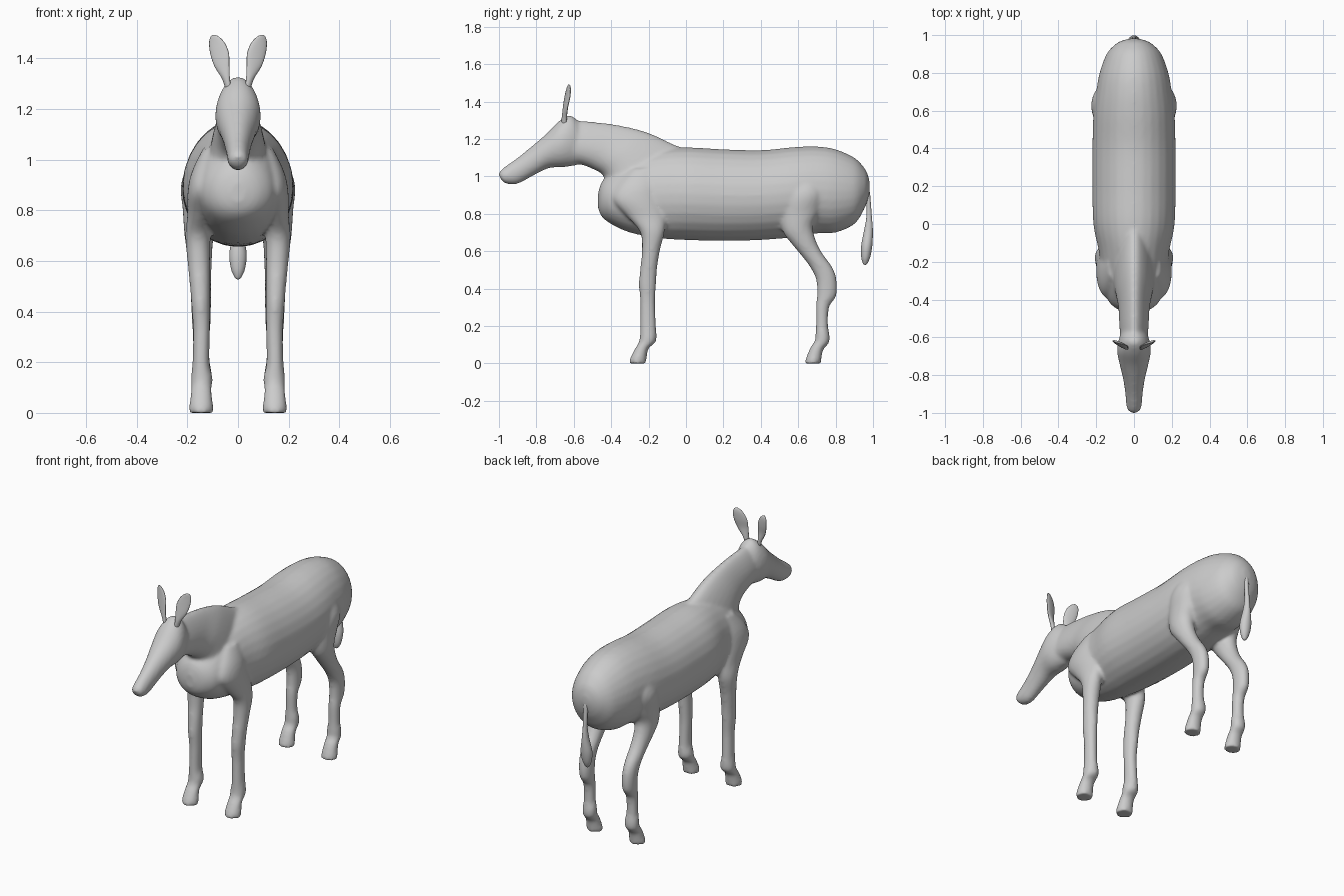
import bpy, bmesh, math


def spline(rings, steps=5):
    """Catmull-Rom interpolation between successive cross-sections."""
    out = []
    for i in range(len(rings) - 1):
        a, b = rings[max(i - 1, 0)], rings[i]
        c, d = rings[i + 1], rings[min(i + 2, len(rings) - 1)]
        for s in range(steps):
            t = s / steps
            out.append([0.5 * (2*q + (r - p)*t + (2*p - 5*q + 4*r - u)*t*t
                               + (3*q - p - 3*r + u)*t**3)
                        for p, q, r, u in zip(a, b, c, d)])
    return out + [list(rings[-1])]


def loft(bm, rings, side=1, taper=0.0, slant=0.0, n=28):
    """Ring = (y1, z1, y2, z2, half width, centre x): an oval from point 1 to point 2."""
    loops = []
    for y1, z1, y2, z2, w, x in spline(rings):
        loop = []
        for k in range(n):
            a = 2 * math.pi * k / n
            c, s = math.cos(a), math.sin(a)
            dx = w * s * (1 - taper * c)
            loop.append(bm.verts.new((side * (x + dx),
                                      (y1 + y2)/2 + c*(y1 - y2)/2 + slant*dx,
                                      (z1 + z2)/2 + c*(z1 - z2)/2)))
        loops.append(loop)
    for p, q in zip(loops, loops[1:]):
        for k in range(n):
            bm.faces.new((p[k], p[(k+1) % n], q[(k+1) % n], q[k]))
    bm.faces.new(loops[0])
    bm.faces.new(loops[-1])


def finish(bm, name):
    bmesh.ops.recalc_face_normals(bm, faces=bm.faces)
    for f in bm.faces:
        f.smooth = True
    me = bpy.data.meshes.new(name)
    bm.to_mesh(me)
    bm.free()
    ob = bpy.data.objects.new(name, me)
    bpy.context.collection.objects.link(ob)
    return ob


def upright(rows):
    """(y, bottom, top, half width) -> vertical rings on the centre line."""
    return [(y, t, y, b, w, 0) for y, b, t, w in rows]


def level(rows):
    """(z, front y, back y, half width, x) -> horizontal rings."""
    return [(f, z, b, z, w, x) for z, f, b, w, x in rows]


body = bmesh.new()

# torso, chest to rump
loft(body, upright([
    (-.47, .83, .91, .03), (-.45, .785, .97, .09), (-.40, .745, 1.02, .14),
    (-.30, .70, 1.09, .165), (-.15, .67, 1.14, .185), (0, .66, 1.155, .215),
    (.2, .655, 1.145, .22), (.4, .66, 1.14, .22), (.58, .675, 1.157, .215),
    (.7, .695, 1.16, .2), (.8, .70, 1.145, .182), (.9, .745, 1.10, .145),
    (.95, .82, 1.05, .10), (.97, .87, 1.015, .065), (.982, .92, .97, .02)]), taper=.05)

# neck with a narrow crest
loft(body, [(.06, 1.13, -.22, .75, .09, 0), (-.05, 1.165, -.39, .88, .11, 0),
            (-.2, 1.233, -.44, 1.0, .095, 0), (-.35, 1.272, -.49, 1.035, .08, 0),
            (-.5, 1.292, -.55, 1.06, .075, 0), (-.61, 1.30, -.6, 1.07, .07, 0)], taper=.3)

# head
loft(body, [(-.56, 1.28, -.53, 1.10, .045, 0), (-.62, 1.327, -.57, 1.065, .075, 0),
            (-.68, 1.295, -.65, 1.05, .09, 0), (-.75, 1.225, -.73, 1.045, .077, 0),
            (-.82, 1.165, -.80, 1.013, .06, 0), (-.90, 1.10, -.86, .98, .048, 0),
            (-.957, 1.06, -.91, .958, .043, 0), (-.993, 1.03, -.967, .963, .036, 0),
            (-1.003, 1.01, -.99, .985, .015, 0)])

front_leg = level([
    (0, -.305, -.212, .048, .145), (.03, -.298, -.21, .047, .145),
    (.08, -.272, -.2, .042, .145), (.11, -.254, -.165, .042, .144),
    (.14, -.247, -.157, .043, .143), (.2, -.245, -.16, .034, .146),
    (.33, -.245, -.165, .034, .144), (.42, -.252, -.16, .037, .147),
    (.5, -.246, -.155, .04, .15), (.6, -.236, -.14, .045, .155),
    (.7, -.245, -.115, .05, .158), (.78, -.31, -.11, .05, .15),
    (.87, -.39, -.13, .062, .137), (.95, -.37, -.14, .058, .125), (1.04, -.29, -.15, .03, .11)])

hind_leg = [(.635, 0, .722, 0, .048, .145), (.642, .03, .725, .03, .046, .145),
            (.665, .085, .735, .075, .041, .145), (.688, .12, .765, .11, .041, .144),
            (.692, .16, .768, .15, .041, .143), (.695, .21, .76, .2, .034, .145),
            (.695, .3, .765, .3, .034, .145), (.70, .37, .803, .36, .037, .145),
            (.695, .45, .806, .44, .04, .146), (.66, .52, .785, .51, .042, .148),
            (.61, .585, .725, .595, .047, .15), (.56, .645, .69, .67, .053, .153),
            (.52, .70, .68, .74, .06, .153), (.50, .78, .72, .82, .075, .143),
            (.52, .90, .74, .92, .082, .142), (.56, 1.03, .70, 1.03, .04, .13)]

for side in (1, -1):
    loft(body, front_leg, side)
    loft(body, hind_leg, side)

# fuse the overlapping volumes into one smooth skin
ob = finish(body, "body")
fuse = ob.modifiers.new("fuse", 'REMESH')
fuse.mode = 'VOXEL'
fuse.voxel_size = .01
fuse.use_smooth_shade = True
relax = ob.modifiers.new("relax", 'SMOOTH')
relax.factor = .5
relax.iterations = 8

# ears
for side, name in ((1, "left_ear"), (-1, "right_ear")):
    ear = bmesh.new()
    loft(ear, level([(1.28, -.665, -.64, .012, .038), (1.32, -.663, -.637, .016, .048),
                     (1.37, -.654, -.634, .03, .064), (1.42, -.645, -.625, .037, .073),
                     (1.46, -.637, -.62, .031, .083), (1.483, -.632, -.62, .018, .091),
                     (1.492, -.628, -.624, .005, .095)]), side, slant=.33, n=20)
    finish(ear, name)

# tail with a tuft
tail = bmesh.new()
loft(tail, level([(.96, .94, .965, .012, 0), (.92, .955, .982, .014, 0),
                  (.86, .965, .988, .013, 0), (.78, .964, .994, .013, 0),
                  (.71, .952, .999, .02, 0), (.63, .937, .996, .034, 0),
                  (.57, .937, .985, .028, 0), (.535, .946, .97, .013, 0),
                  (.527, .955, .96, .004, 0)]), n=20)
finish(tail, "tail")
